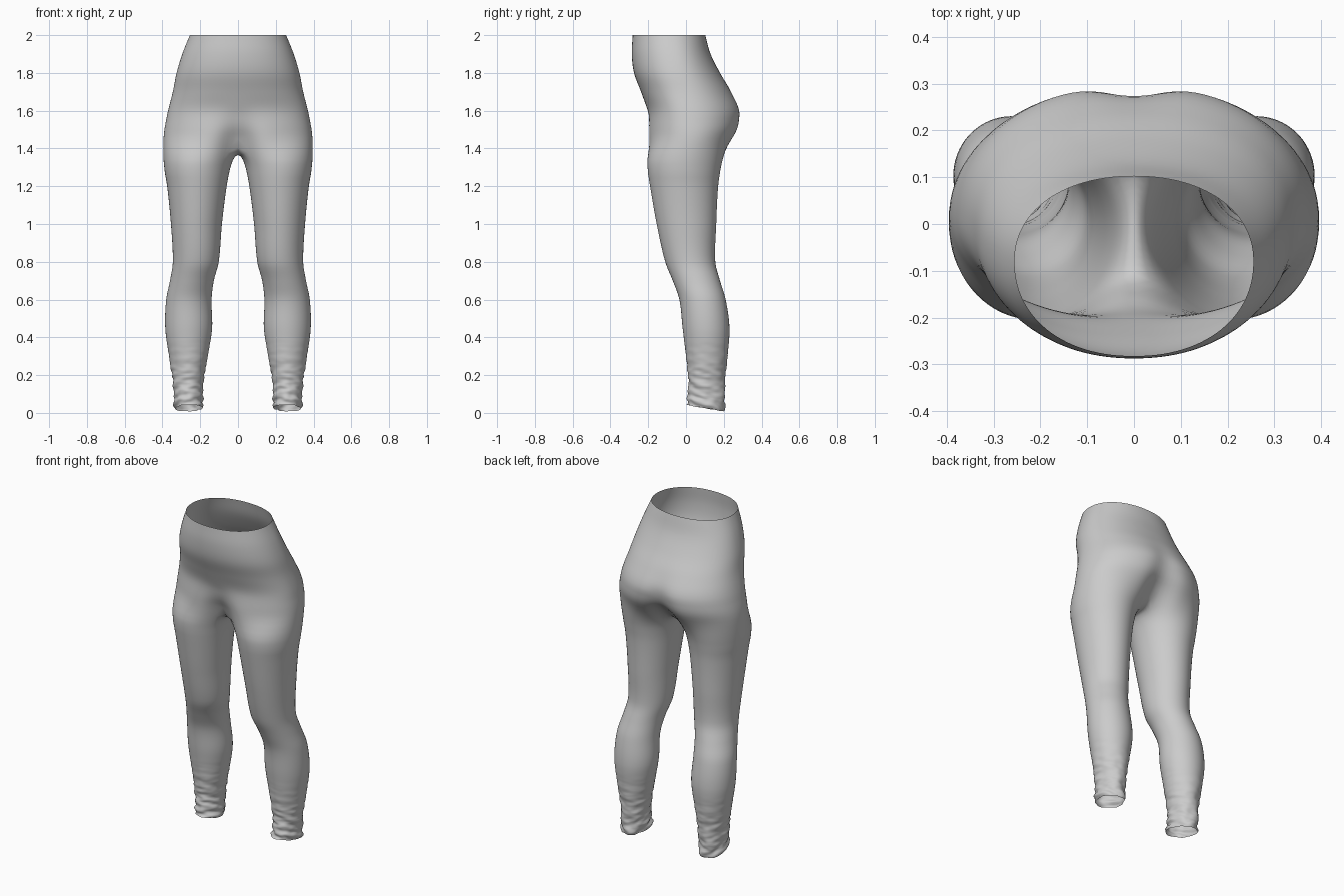
import bpy, bmesh
from math import sin, cos, pi, exp, radians, copysign
from mathutils import Vector, noise

if "Cube" in bpy.data.objects:
    bpy.data.objects.remove(bpy.data.objects["Cube"])

# Hip profile: z, half width, front y, back y, widest y, front crease, back crease
HIPS = [
    (1.44, .397, -.212, .255, .02, .09, .10),
    (1.50, .391, -.210, .290, .02, .040, .05),
    (1.60, .370, -.205, .293, .01, .003, .02),
    (1.70, .345, -.238, .243, -.01, 0, .005),
    (1.80, .325, -.275, .180, -.04, 0, 0),
    (1.90, .295, -.287, .130, -.06, 0, 0),
    (2.00, .255, -.282, .102, -.08, 0, 0),
]
# Leg profile: z, inner x, outer x, front y, back y
LEG = [
    (.025, .187, .337, .002, .205),
    (.15, .184, .343, .013, .205),
    (.30, .160, .365, .000, .220),
    (.45, .137, .385, -.018, .230),
    (.60, .140, .380, -.035, .210),
    (.70, .128, .360, -.070, .180),
    (.80, .102, .345, -.110, .155),
    (1.0, .085, .355, -.155, .160),
    (1.2, .060, .375, -.190, .170),
    (1.3, .040, .392, -.205, .185),
    (1.36, .020, .398, -.211, .200),
]
OUTER, INNER = 56, 14      # ring steps outside / along the crotch seam
BETA = radians(56)


def sample(rows, z):
    """Smooth cubic interpolation of a profile table at height z."""
    i = 0
    while i < len(rows) - 2 and z > rows[i + 1][0]:
        i += 1
    a, b = rows[i], rows[i + 1]
    p, n = rows[max(i - 1, 0)], rows[min(i + 2, len(rows) - 1)]
    h = b[0] - a[0]
    t = (z - a[0]) / h
    out = []
    for k in range(1, len(a)):
        m0 = (b[k] - p[k]) / (b[0] - p[0]) * h
        m1 = (n[k] - a[k]) / (n[0] - a[0]) * h
        out.append((2*t**3 - 3*t*t + 1) * a[k] + (t**3 - 2*t*t + t) * m0
                   + (3*t*t - 2*t**3) * b[k] + (t**3 - t*t) * m1)
    return out


def hip_ring(z):
    """Open half ring from front centre round the side to back centre."""
    w, yf, yb, yc, cf, cb = sample(HIPS, z)
    pts = []
    for i in range(OUTER + 1):
        a = -pi / 2 + pi * i / OUTER
        x = w * max(cos(a), 0) ** .93
        s = copysign(abs(sin(a)) ** .93, a)
        y = yc + s * ((yb - yc) if s > 0 else (yc - yf))
        crease = exp(-(x / .08) ** 2)
        y += crease * cf if s < 0 else -crease * cb
        pts.append(Vector((x, y, z)))
    return pts


def leg_ring(z):
    """Closed ring round one leg, gathered into folds near the ankle."""
    xi, xo, yf, yb = sample(LEG, z)
    cx, cy, rx, ry = (xi + xo) / 2, (yf + yb) / 2, (xo - xi) / 2, (yb - yf) / 2
    span = pi + 2 * BETA
    angles = [-span / 2 + span * i / OUTER for i in range(OUTER + 1)]
    angles += [span / 2 + (2 * pi - span) * j / INNER for j in range(1, INNER)]
    amp = .011 * min(max((.42 - z) / .34, 0), 1) ** 1.4
    pts = []
    for a in angles:
        c, s = cos(a), sin(a)
        fold = noise.noise(Vector((c * 1.1, s * 1.1, z * 32 + .8 * s)))
        fold += .5 * noise.noise(Vector((c * 2 + 7, s * 2, z * 60)))
        x, y = cx + (rx + amp * fold) * c, cy + (ry + amp * fold) * s
        low = max(0, 1 - z / .2)
        drop = (-.19 * (y - .1) + .006 * noise.noise(Vector((c * 2, s * 2, 3)))) * low
        pts.append(Vector((x, y, z + drop)))
    return pts


def bridge(bm, a, b, closed):
    n = len(a)
    for i in range(n if closed else n - 1):
        j = (i + 1) % n
        bm.faces.new((a[i], a[j], b[j], b[i]))


bm = bmesh.new()


def add(pts):
    return [bm.verts.new(p) for p in pts]


# Hips and seat, from waist down to crotch level
STEPS = 28
ring = add(hip_ring(2.0))
for k in range(1, STEPS + 1):
    nxt = add(hip_ring(2.0 - .56 * k / STEPS))
    bridge(bm, ring, nxt, False)
    ring = nxt

# Crotch seam closes the last half ring
back, front = ring[-1].co.copy(), ring[0].co.copy()
seam = []
for j in range(1, INNER):
    t = j / INNER
    p = back.lerp(front, t)
    p.z = 1.392 + .048 * (2 * t - 1) ** 2
    seam.append(p)
ring = ring + add(seam)

# Leg, with closer rings in the gathered ankle
heights = [1.36 - .0228 * k for k in range(41)]
z = heights[-1] - .01
while z > .027:
    heights.append(z)
    z -= .008
heights.append(.025)
for z in heights:
    nxt = add(leg_ring(z))
    bridge(bm, ring, nxt, True)
    ring = nxt

# Mirror to the other side and relax the crotch
bmesh.ops.mirror(bm, geom=bm.verts[:] + bm.edges[:] + bm.faces[:],
                 axis='X', merge_dist=1e-4)
soft = [v for v in bm.verts if 1.29 < v.co.z < 1.56]
for _ in range(6):
    bmesh.ops.smooth_vert(bm, verts=soft, factor=.5,
                          use_axis_x=True, use_axis_y=True, use_axis_z=True)
bmesh.ops.recalc_face_normals(bm, faces=bm.faces[:])
for f in bm.faces:
    f.smooth = True

mesh = bpy.data.meshes.new("leggings")
bm.to_mesh(mesh)
bm.free()
obj = bpy.data.objects.new("leggings", mesh)
bpy.context.collection.objects.link(obj)
